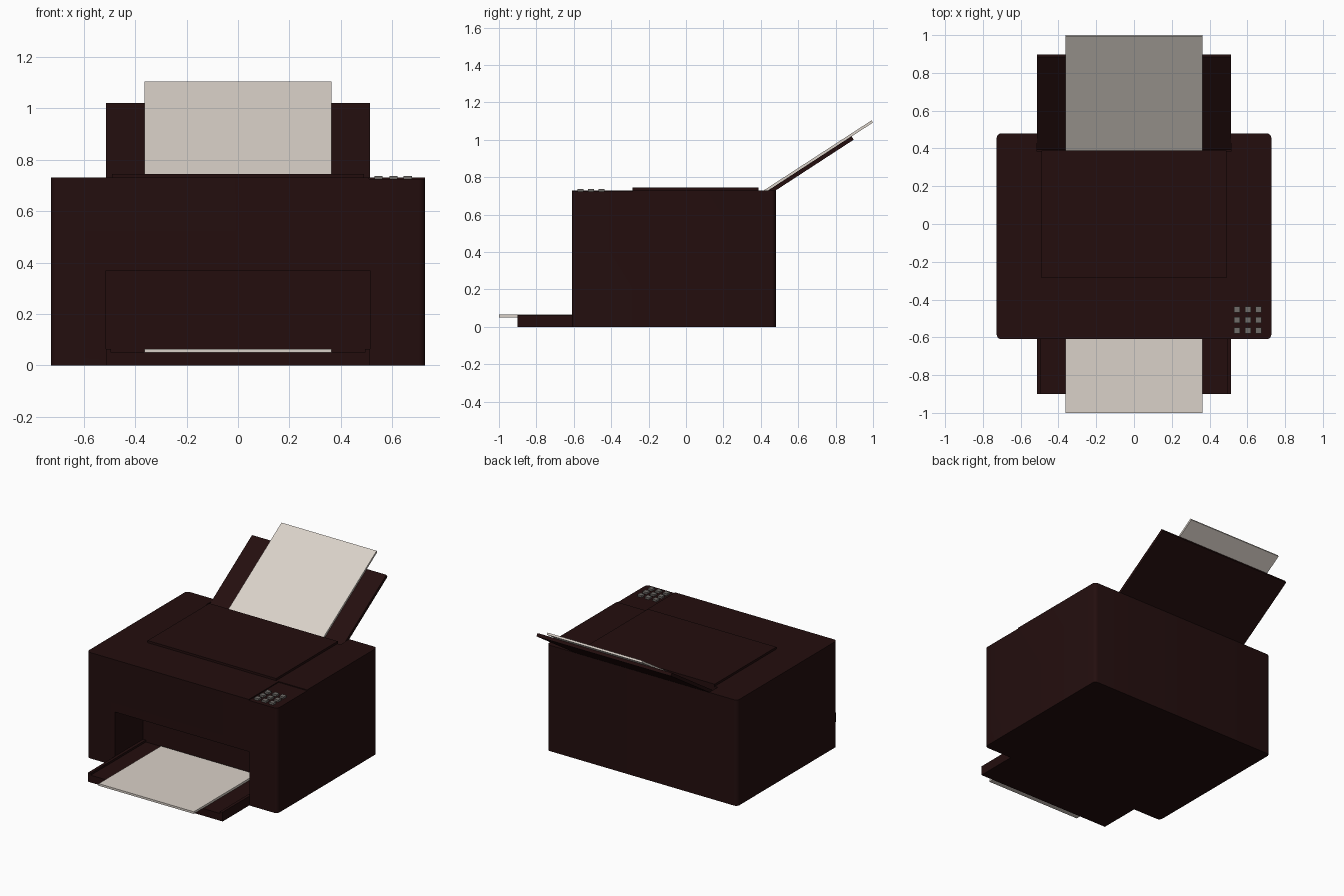
import bpy, bmesh, math
from mathutils import Vector

if "Cube" in bpy.data.objects:
    bpy.data.objects.remove(bpy.data.objects["Cube"])


def material(name, rgb):
    m = bpy.data.materials.new(name)
    m.diffuse_color = (*rgb, 1)
    m.use_nodes = True
    m.node_tree.nodes["Principled BSDF"].inputs["Base Color"].default_value = m.diffuse_color
    return m


CASE = material("dark maroon plastic", (0.017, 0.0043, 0.0043))
PAPER = material("warm white paper", (0.70, 0.64, 0.58))
BUTTON = material("grey button", (0.16, 0.15, 0.14))


def finish(name, bm, mat):
    bmesh.ops.recalc_face_normals(bm, faces=bm.faces)
    me = bpy.data.meshes.new(name)
    bm.to_mesh(me)
    bm.free()
    me.materials.append(mat)
    ob = bpy.data.objects.new(name, me)
    bpy.context.collection.objects.link(ob)
    return ob


def box(name, x, y, z, mat, corner=0):
    """Box from (min, max) ranges, with optional rounded vertical edges."""
    bm = bmesh.new()
    bmesh.ops.create_cube(bm, size=1)
    for v in bm.verts:
        v.co = Vector(r[1] if c > 0 else r[0] for c, r in zip(v.co, (x, y, z)))
    if corner:
        up = [e for e in bm.edges if abs(e.verts[0].co.z - e.verts[1].co.z) > 0.001]
        bmesh.ops.bevel(bm, geom=up, offset=corner, segments=4, profile=0.5, affect='EDGES')
    return finish(name, bm, mat)


def sloped_sheet(name, half_width, start, end, thick, mat):
    """Flat sheet extruded in x; start/end are (y, z) points of its lower side."""
    a, b = Vector(start), Vector(end)
    d = (b - a).normalized()
    n = Vector((-d.y, d.x)) * thick
    bm = bmesh.new()
    vs = [bm.verts.new((-half_width, p.x, p.y)) for p in (a, b, b + n, a + n)]
    f = bm.faces.new(vs)
    out = bmesh.ops.extrude_face_region(bm, geom=[f])
    bmesh.ops.translate(bm, vec=(2 * half_width, 0, 0),
                        verts=[g for g in out["geom"] if isinstance(g, bmesh.types.BMVert)])
    return finish(name, bm, mat)


def cut(target, cutter):
    cutter.hide_render = True
    mod = target.modifiers.new("cut", 'BOOLEAN')
    mod.operation, mod.solver, mod.object = 'DIFFERENCE', 'EXACT', cutter
    bpy.context.view_layer.objects.active = target
    bpy.ops.object.modifier_apply(modifier=mod.name)
    bpy.data.objects.remove(cutter, do_unlink=True)


# Case with front bay, rear feed slot and shallow button panel recess
body = box("body", (-0.727, 0.727), (-0.61, 0.48), (0, 0.73), CASE, 0.025)
cut(body, box("bay_cutter", (-0.513, 0.513), (-0.7, -0.30), (0.05, 0.37), CASE))
cut(body, box("slot_cutter", (-0.513, 0.513), (0.385, 0.46), (0.66, 0.8), CASE))
cut(body, box("panel_cutter", (0.51, 0.80), (-0.70, -0.285), (0.724, 0.8), CASE))
bpy.ops.object.select_all(action='DESELECT')
body.select_set(True)
bpy.context.view_layer.objects.active = body
bpy.ops.object.shade_smooth_by_angle(angle=math.radians(30))

# Raised lid on top
box("lid", (-0.49, 0.49), (-0.285, 0.388), (0.725, 0.745), CASE)

# Output tray with low side rims
box("output_tray", (-0.513, 0.513), (-0.90, -0.605), (0, 0.05), CASE)
for side, x in (("left", -0.503), ("right", 0.503)):
    box("tray_rim_" + side, (x - 0.01, x + 0.01), (-0.90, -0.301), (0.045, 0.064), CASE)
box("output_paper", (-0.363, 0.363), (-1.0, -0.32), (0.0505, 0.065), PAPER)

# Rear support and the paper resting on it
sloped_sheet("paper_support", 0.5125, (0.405, 0.681), (0.897, 1.001), 0.022, CASE)
sloped_sheet("input_paper", 0.363, (0.398, 0.7015), (1.0, 1.0925), 0.014, PAPER)

# Button grid
for i, x in enumerate((0.546, 0.604, 0.660)):
    for j, y in enumerate((-0.565, -0.509, -0.452)):
        box(f"button_{i}_{j}", (x - 0.016, x + 0.016), (y - 0.016, y + 0.016),
            (0.72, 0.737), BUTTON)
